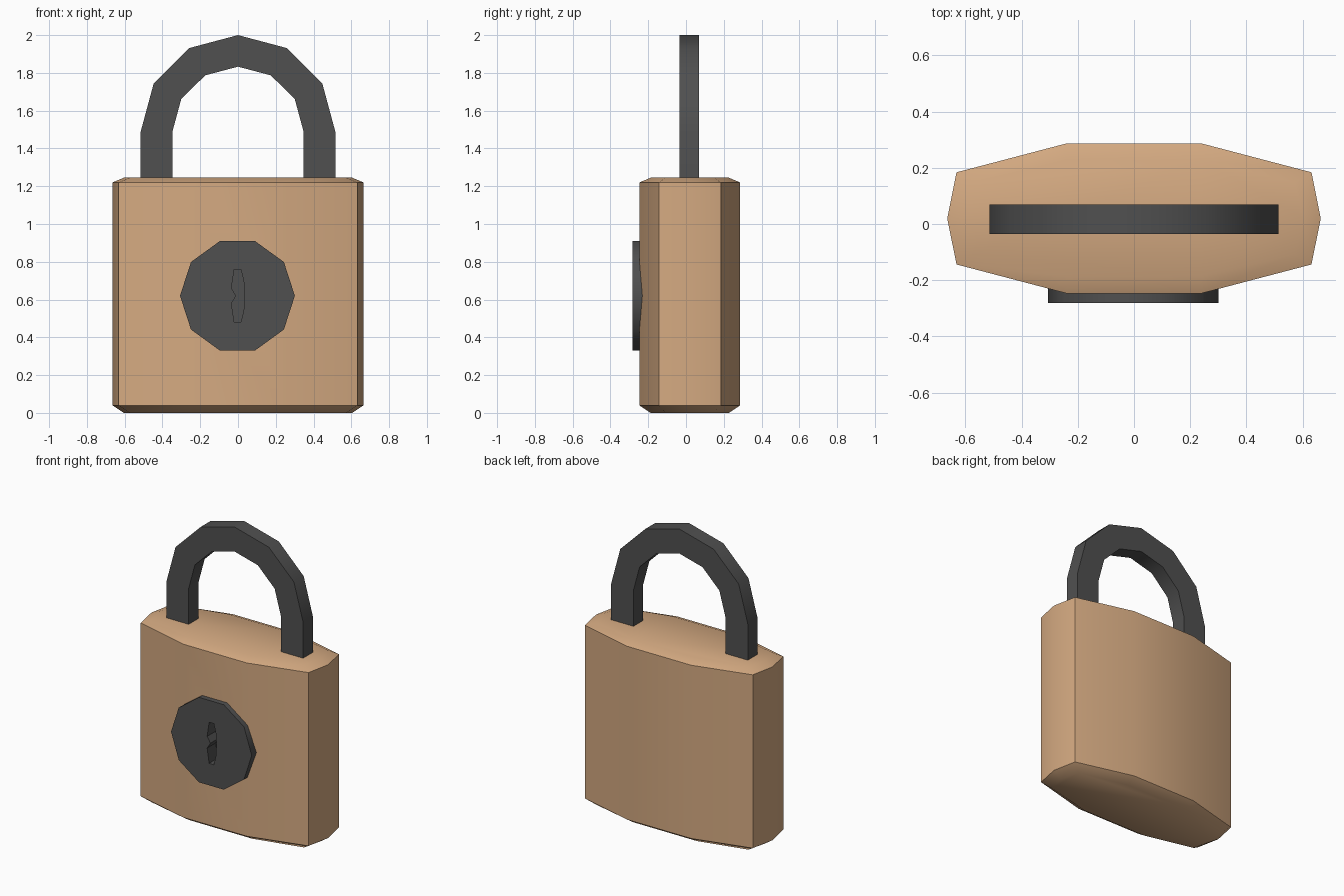
import bpy, bmesh
from math import radians, cos, sin, tau

cube = bpy.data.objects.get("Cube")
if cube:
    bpy.data.objects.remove(cube, do_unlink=True)


def material(name, rgb):
    mat = bpy.data.materials.new(name)
    mat.use_nodes = True
    mat.diffuse_color = (*rgb, 1)
    mat.node_tree.nodes["Principled BSDF"].inputs["Base Color"].default_value = (*rgb, 1)
    return mat


BRASS = material("warm tan brass", (0.66, 0.40, 0.22))
STEEL = material("dark grey steel", (0.08, 0.08, 0.08))


def loft(name, rings, mat):
    """Closed solid through rings of equal point count."""
    bm = bmesh.new()
    loops = [[bm.verts.new(p) for p in ring] for ring in rings]
    n = len(loops[0])
    for a, b in zip(loops, loops[1:]):
        for i in range(n):
            j = (i + 1) % n
            bm.faces.new((a[i], a[j], b[j], b[i]))
    bm.faces.new(loops[0][::-1])
    bm.faces.new(loops[-1])
    bmesh.ops.recalc_face_normals(bm, faces=bm.faces)
    mesh = bpy.data.meshes.new(name)
    bm.to_mesh(mesh)
    bm.free()
    mesh.materials.append(mat)
    obj = bpy.data.objects.new(name, mesh)
    bpy.context.collection.objects.link(obj)
    return obj


def prism(name, outline, y0, y1, mat):
    """Extrude an x-z outline along y."""
    return loft(name, [[(x, y, z) for x, z in outline] for y in (y0, y1)], mat)


def activate(obj):
    bpy.ops.object.select_all(action='DESELECT')
    obj.select_set(True)
    bpy.context.view_layer.objects.active = obj


def carve(obj, cutter):
    cutter.hide_render = True
    mod = obj.modifiers.new("carve", 'BOOLEAN')
    mod.operation = 'DIFFERENCE'
    mod.solver = 'EXACT'
    mod.object = cutter
    activate(obj)
    bpy.ops.object.modifier_apply(modifier=mod.name)
    bpy.data.objects.remove(cutter, do_unlink=True)


# Body: ten-sided barrel plan with chamfered top and bottom
def body_ring(z, inset):
    quarter = [(0.665 - inset, 0), (0.632 - inset, 0.164 - 0.6 * inset),
               (0.24, 0.267 - inset)]
    half = quarter + [(-x, y) for x, y in reversed(quarter)]
    full = half + [(-x, -y) for x, y in half[1:-1]]
    return [(x, y + 0.02, z) for x, y in full]


body = loft("body", [body_ring(0, 0.06), body_ring(0.04, 0),
                     body_ring(1.22, 0), body_ring(1.245, 0.06)], BRASS)

# Pocket behind the lock face, leaving room for the deep keyhole
pocket = [(-0.1, 0.45), (0.1, 0.45), (0.1, 0.8), (-0.1, 0.8)]
carve(body, prism("pocket_cutter", pocket, -0.5, -0.14, STEEL))

# Shackle: arch of straight segments with a square section
def arch(radius_x, radius_z):
    pts = [(radius_x * cos(i * tau / 12), 1.49 + radius_z * sin(i * tau / 12))
           for i in range(7)]
    return [(radius_x, 1.2)] + pts + [(-radius_x, 1.2)]


shackle = prism("shackle", arch(0.515, 0.51) + arch(0.347, 0.343)[::-1],
                -0.035, 0.07, STEEL)

# Lock face: ten-sided disc with a keyhole
disc = [(-0.003 + 0.304 * cos(i * tau / 10), 0.62 + 0.304 * sin(i * tau / 10))
        for i in range(10)]
lock_face = prism("lock_face", disc, -0.282, -0.15, STEEL)

upper = [(0.035, 0), (0.03, 0.08), (0.015, 0.14), (-0.02, 0.14),
         (-0.035, 0.04)]
lower = [(x, -z) for x, z in reversed(upper[1:])]
keyhole = [(x, z + 0.62) for x, z in upper + [(-0.01, 0)] + lower]
carve(lock_face, prism("keyhole_cutter", keyhole, -0.4, -0.19, STEEL))

# Smooth the gentle facets, keep hard edges
for part in (body, shackle, lock_face):
    activate(part)
    bpy.ops.object.shade_smooth_by_angle(angle=radians(40))
